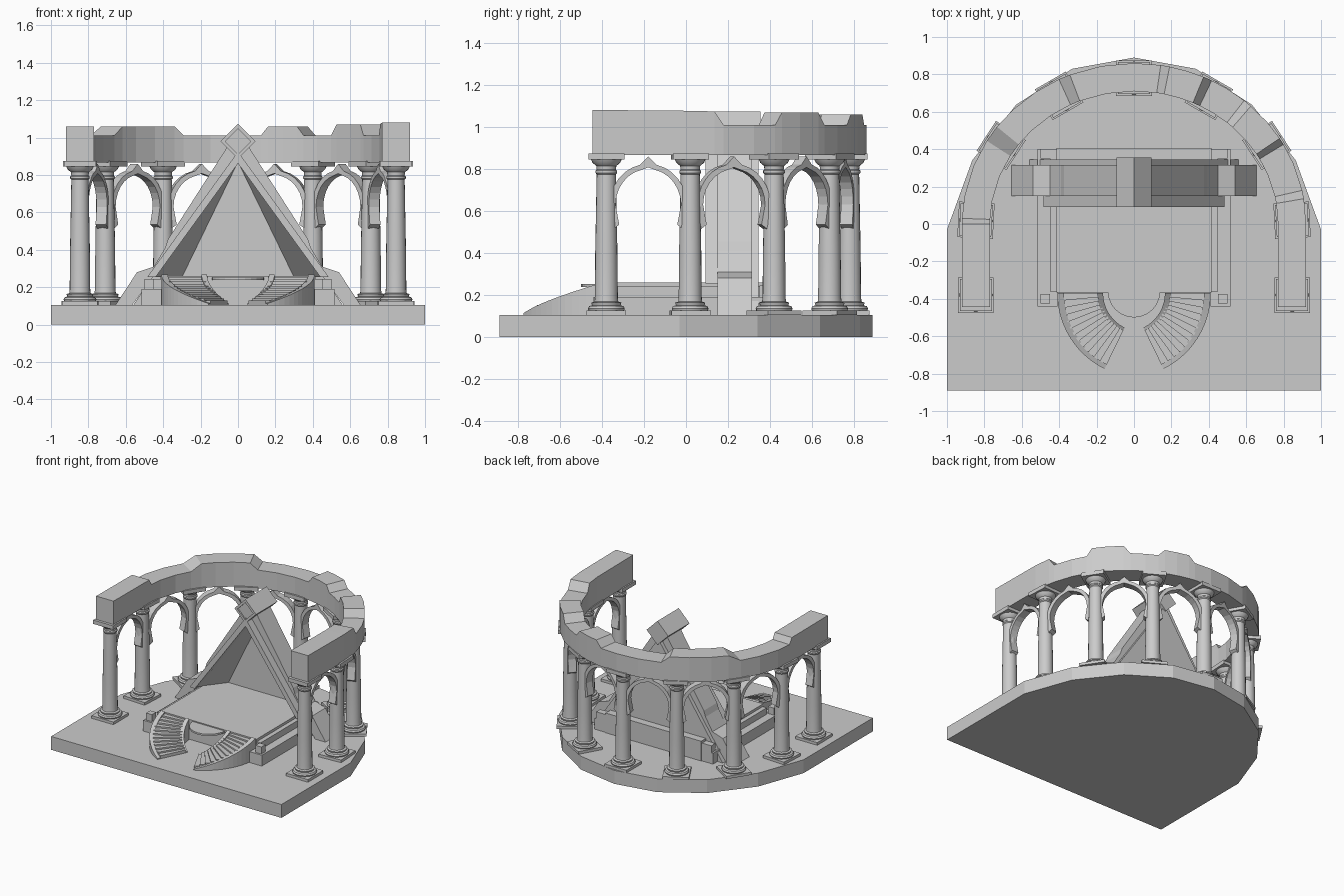
import bpy, bmesh, math
from mathutils import Vector, Matrix

if "Cube" in bpy.data.objects:
    bpy.data.objects.remove(bpy.data.objects["Cube"])


def loft(name, sections, smooth=False, closed=False):
    """Solid through equal-sized rings of points; ends capped unless closed."""
    bm = bmesh.new()
    rings = [[bm.verts.new(p) for p in s] for s in sections]
    n = len(rings[0])
    pairs = list(zip(rings, rings[1:])) + ([(rings[-1], rings[0])] if closed else [])
    for a, b in pairs:
        for i in range(n):
            bm.faces.new((a[i], a[(i + 1) % n], b[(i + 1) % n], b[i]))
    if not closed:
        bm.faces.new(rings[0])
        bm.faces.new(rings[-1])
    bmesh.ops.recalc_face_normals(bm, faces=bm.faces)
    me = bpy.data.meshes.new(name)
    bm.to_mesh(me)
    bm.free()
    ob = bpy.data.objects.new(name, me)
    bpy.context.collection.objects.link(ob)
    if smooth:
        bpy.context.view_layer.objects.active = ob
        ob.select_set(True)
        bpy.ops.object.shade_smooth_by_angle(angle=math.radians(35))
        ob.select_set(False)
    return ob


def box(name, x0, x1, y0, y1, z0, z1):
    return loft(name, [[(x0, y0, z), (x1, y0, z), (x1, y1, z), (x0, y1, z)] for z in (z0, z1)])


def slab_xz(name, pts, y0, y1):
    return loft(name, [[(x, y, z) for x, z in pts] for y in (y0, y1)])


def mirror_pts(half):
    return half + [(-x, z) for x, z in reversed(half) if x]


FLOOR = 0.105

# Floor with straight front and faceted round back
half = [(1, -0.89), (1, -0.03), (0.865, 0.34), (0.63, 0.638), (0.33, 0.83), (0, 0.89)]
outline = mirror_pts(half)
loft("floor", [[(x, y, z) for x, y in outline] for z in (0, FLOOR)])

# Columns
A, B = 0.845, 0.785
spots = [(0.845, -0.38, 0), (0.845, 0.02, 3), (0.71, 0.42, 33), (0.4, 0.685, 60), (0, 0.78, 90)]
spots += [(-x, y, 180 - r) for x, y, r in reversed(spots[:-1])]
profile = [(0.085, 0.125), (0.088, 0.135), (0.082, 0.146), (0.068, 0.15), (0.072, 0.163),
           (0.057, 0.168), (0.055, 0.19), (0.053, 0.4), (0.046, 0.775), (0.052, 0.782),
           (0.052, 0.792), (0.046, 0.798), (0.048, 0.815), (0.066, 0.83), (0.074, 0.847)]
N = 20
for i, (x, y, rot) in enumerate(spots):
    M = Matrix.Translation((x, y, 0)) @ Matrix.Rotation(math.radians(rot), 4, 'Z')
    shaft = loft(f"column_{i}", [[(r * math.cos(k * math.tau / N), r * math.sin(k * math.tau / N), z)
                                  for k in range(N)] for r, z in profile], True)
    plinth = box(f"column_plinth_{i}", -0.095, 0.095, -0.095, 0.095, FLOOR, 0.126)
    abacus = box(f"column_abacus_{i}", -0.086, 0.086, -0.086, 0.086, 0.845, 0.875)
    for ob in (shaft, plinth, abacus):
        ob.matrix_world = M

# Pointed arches hung between the columns
side = [((0.138, 0.535), (0.165, 0.515)), ((0.146, 0.575), (0.178, 0.575))]
for a in range(0, 80, 13):
    c, s = math.cos(math.radians(a)), math.sin(math.radians(a))
    side.append(((0.156 * c, 0.63 + 0.17 * s), (0.182 * c, 0.635 + 0.19 * s)))
side.append(((0, 0.808), (0, 0.86)))
strip = side + [((-a[0], a[1]), (-b[0], b[1])) for a, b in reversed(side[:-1])]
D = 0.03
for i, (p, q) in enumerate(zip(spots, spots[1:])):
    ob = loft(f"arch_{i}", [[(a[0], -D, a[1]), (b[0], -D, b[1]), (b[0], D, b[1]), (a[0], D, a[1])]
                            for a, b in strip])
    ang = math.atan2(q[1] - p[1], q[0] - p[0])
    ob.matrix_world = (Matrix.Translation(((p[0] + q[0]) / 2, (p[1] + q[1]) / 2, 0))
                       @ Matrix.Rotation(ang, 4, 'Z'))

# Broken entablature ring: (degrees round the back, top height)
LOW = 1.01
stations = [(0, 1.078), (9, 1.075), (12, LOW), (22, LOW), (29.5, LOW), (32, 1.07), (39, 1.07),
            (47, 1.07), (50, LOW), (57, LOW), (63, LOW), (66, 1.06), (72, 1.06), (78, 1.06),
            (81, LOW), (90, LOW), (101, LOW), (112, LOW), (116, 1.06), (125, 1.06), (135, 1.06),
            (143, 1.06), (149, LOW), (159, LOW), (170, LOW), (178, LOW), (180, 1.055)]
W = 0.075


def ring_section(x, y, nx, ny, top, w=W):
    o, n = Vector((x, y, 0)), Vector((nx, ny, 0))
    return [o - n * w + Vector((0, 0, 0.868)), o + n * w + Vector((0, 0, 0.868)),
            o + n * w + Vector((0, 0, top)), o - n * w + Vector((0, 0, top))]


secs = [ring_section(A, -0.445, 1, 0, 1.082)]
for deg, top in stations:
    c, s = math.cos(math.radians(deg)), math.sin(math.radians(deg))
    n = Vector((c / A, s / B)).normalized()
    secs.append(ring_section(A * c, B * s, n.x, n.y, top))
secs.append(ring_section(-A, -0.445, -1, 0, 1.058))
loft("entablature", secs)

# Raised platform with low side walls and corner posts
box("platform", -0.415, 0.415, -0.365, 0.405, FLOOR, 0.26)
for s in (-1, 1):
    def sbox(name, x0, x1, *r):
        box(name, min(s * x0, s * x1), max(s * x0, s * x1), *r)
    sbox("side_wall", 0.41, 0.515, -0.44, 0.4, FLOOR, 0.19)
    sbox("front_post", 0.45, 0.5, -0.425, -0.375, 0.19, 0.245)
    sbox("side_wall_step", 0.41, 0.45, -0.36, 0.4, 0.19, 0.24)
    sbox("back_post", 0.42, 0.5, 0.35, 0.4, 0.19, 0.245)

# Half-round landing between the stairs
half_disc = [(0.14 * math.cos(k * math.pi / 12), -0.36 - 0.14 * math.sin(k * math.pi / 12))
             for k in range(13)]
loft("landing", [[(x, y, z) for x, y in half_disc] for z in (0.238, 0.252)])

# Pair of curved stairs with sloping rails
STEPS, SWEEP = 12, 64


def arc_section(s, deg, r0, r1, top):
    c, d = math.cos(math.radians(deg)), math.sin(math.radians(deg))
    return [(s * (-0.04 + r * c), -0.37 - r * d, z)
            for r, z in ((r0, FLOOR), (r1, FLOOR), (r1, top), (r0, top))]


for s in (-1, 1):
    secs = []
    for k in range(STEPS):
        top = 0.252 - k * 0.135 / STEPS
        for e in (k, k + 1):
            secs.append(arc_section(s, e * SWEEP / STEPS, 0.22, 0.425, top))
    loft("stair_treads", secs)
    for nm, r0, r1 in (("outer_rail", 0.415, 0.45), ("inner_rail", 0.205, 0.235)):
        loft(nm, [arc_section(s, k * SWEEP / 14, r0, r1, 0.268 - k * 0.155 / 14)
                  for k in range(15)])

# Gable frame: stepped outer legs, thin front trim, back plate
outer = mirror_pts([(0.655, FLOOR), (0.54, 0.28), (0.45, 0.31), (0.39, 0.41), (0.375, 0.455),
                    (0, 1.04)])
inner = [(-0.565, FLOOR), (0, 0.865), (0.565, FLOOR)]
slab_xz("gable_frame", outer + inner, 0.15, 0.315)
slab_xz("gable_front_trim", [(0.485, 0.255), (0, 0.925), (-0.485, 0.255), (-0.44, 0.255),
                             (0, 0.862), (0.44, 0.255)], 0.092, 0.155)
slab_xz("gable_back_plate", [(0.56, FLOOR), (0, 0.93), (-0.56, FLOOR)], 0.305, 0.345)

# Splayed niche sides
for s in (-1, 1):
    loft("niche_side", [
        [(s * 0.443, 0.12, 0.255), (s * 0.295, 0.31, 0.255), (s * 0.46, 0.31, 0.255)],
        [(0, 0.12, 0.862), (0, 0.31, 0.862), (s * 0.015, 0.31, 0.862)]])

# Diamond keystone with recessed face
def diamond(r, y):
    return [(r, y, 0.98), (0, y, 0.98 + r), (-r, y, 0.98), (0, y, 0.98 - r)]


loft("keystone", [diamond(0.068, 0.1), diamond(0.068, 0.09), diamond(0.094, 0.09),
                  diamond(0.094, 0.355)])
